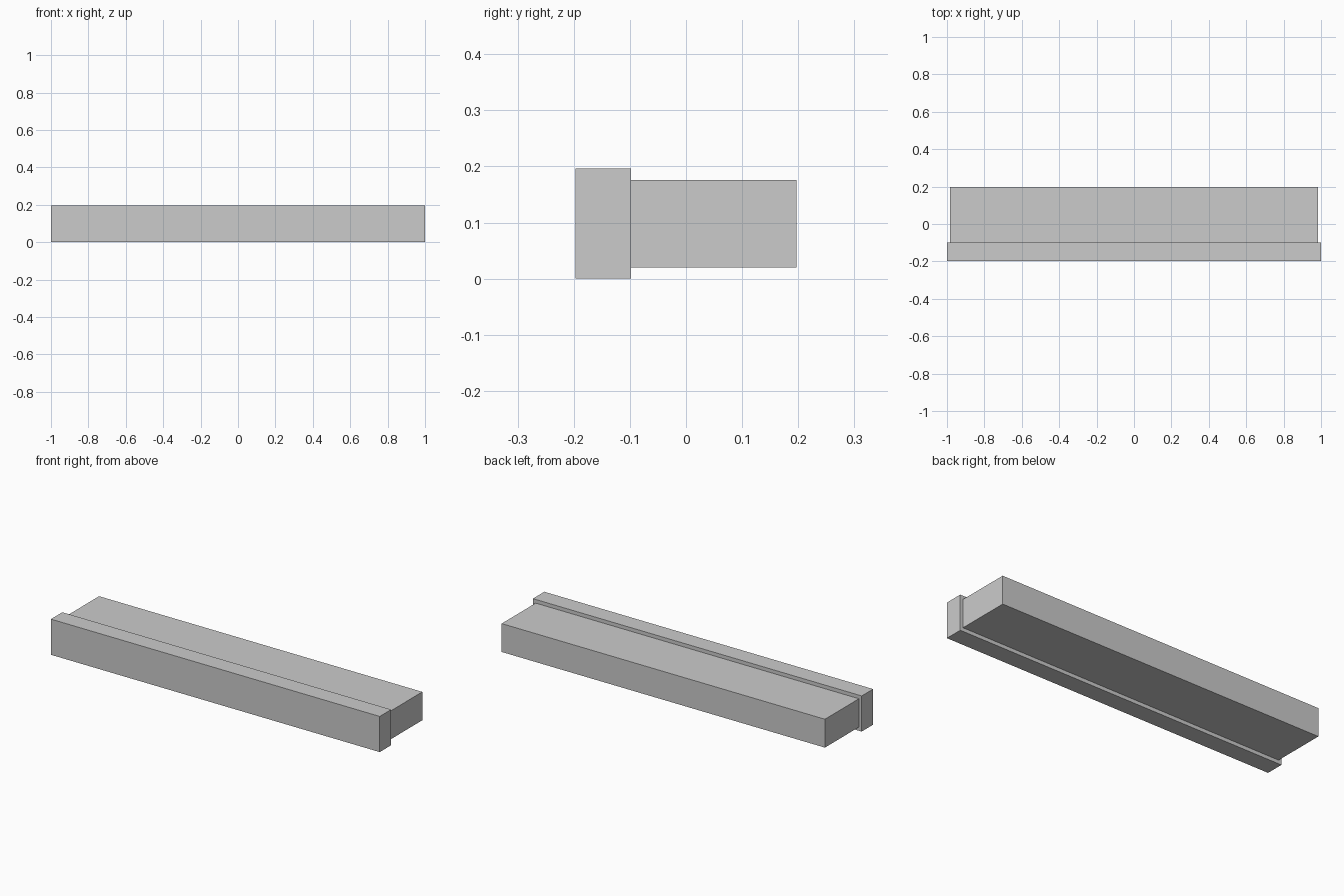
import bpy

cube = bpy.data.objects.get("Cube")
if cube:
    bpy.data.objects.remove(cube, do_unlink=True)

grey = bpy.data.materials.new("plain grey")
grey.use_nodes = True
colour = (0.6, 0.6, 0.6, 1)
grey.diffuse_color = colour
grey.node_tree.nodes["Principled BSDF"].inputs["Base Color"].default_value = colour


def box(name, low, high):
    """Add a box spanning two opposite corners."""
    centre = [(a + b) / 2 for a, b in zip(low, high)]
    bpy.ops.mesh.primitive_cube_add(size=1, location=centre)
    part = bpy.context.object
    part.name = name
    part.scale = [b - a for a, b in zip(low, high)]
    bpy.ops.object.transform_apply(location=False, rotation=False, scale=True)
    part.data.materials.append(grey)
    return part


# Taller, slightly wider bar along the front
box("front_panel", (-1, -0.197, 0), (1, -0.098, 0.196))

# Deeper body set in from the panel's edges
box("rear_body", (-0.983, -0.098, 0.02), (0.983, 0.197, 0.176))
